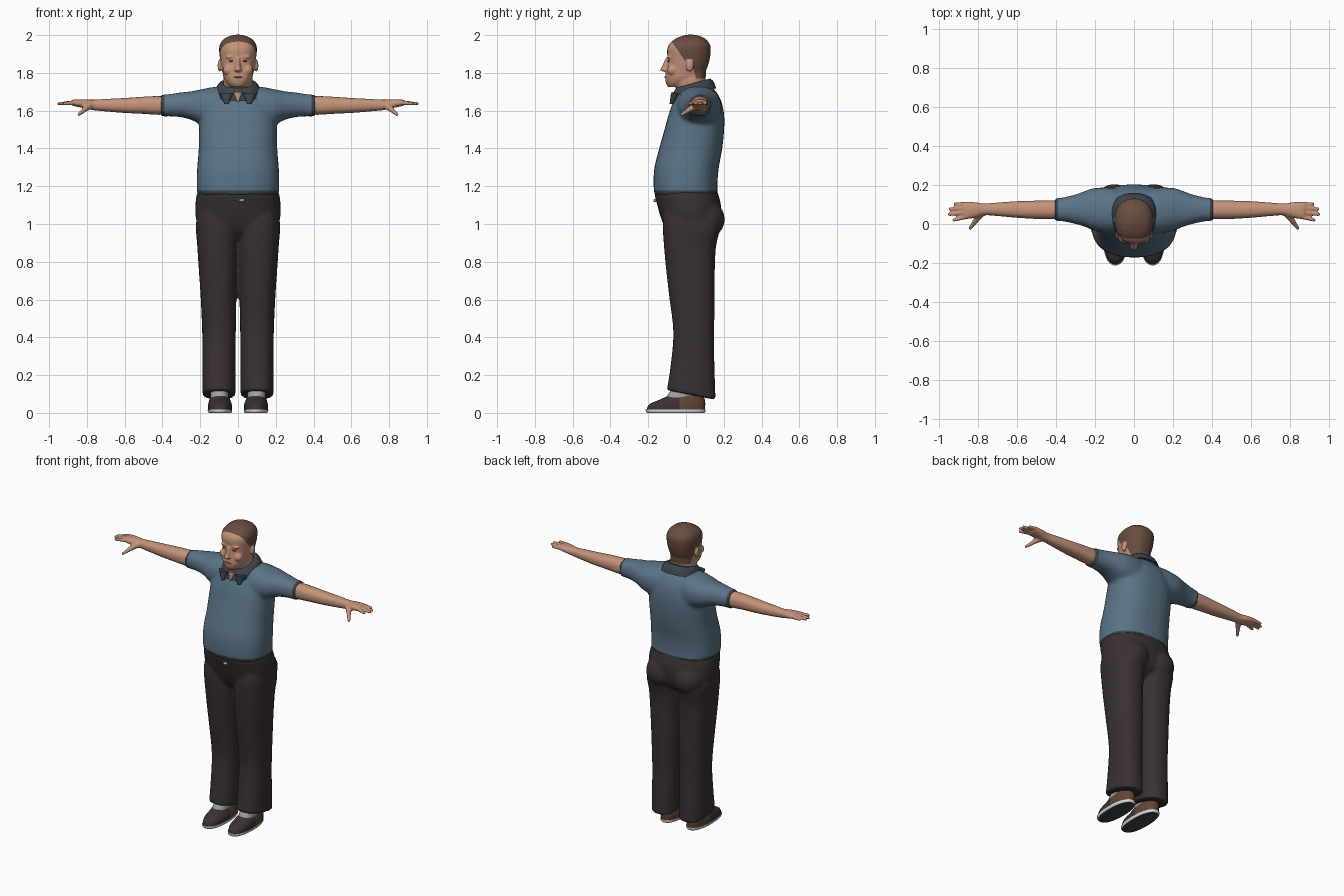
import bpy, bmesh, math
from mathutils import Vector, Matrix

cube = bpy.data.objects.get("Cube")
if cube:
    bpy.data.objects.remove(cube, do_unlink=True)


def material(name, r, g, b):
    m = bpy.data.materials.new(name)
    m.use_nodes = True
    m.diffuse_color = (r, g, b, 1)
    node = next(n for n in m.node_tree.nodes if n.type == 'BSDF_PRINCIPLED')
    node.inputs["Base Color"].default_value = (r, g, b, 1)
    node.inputs["Roughness"].default_value = 0.8
    return m


SHIRT = material("shirt_blue", .105, .175, .24)
TRIM = material("dark_trim", .045, .06, .075)
CLOTH = material("trouser_brown", .042, .03, .03)
SKIN = material("skin", .55, .29, .19)
HAIR = material("hair_brown", .14, .075, .05)
LIP = material("lip", .36, .15, .1)
SHOE = material("shoe_dark", .045, .03, .032)
LEATHER = material("heel_leather", .12, .06, .035)
SOCK = material("sock_grey", .35, .35, .34)
SOLE = material("sole_white", .7, .7, .7)


def spline(a, b, c, d, t):
    return .5 * (2 * b + (c - a) * t + (2 * a - 5 * b + 4 * c - d) * t * t
                 + (3 * b - a - 3 * c + d) * t ** 3)


def loft(bm, rings, axis='z', e=2.3, shear=0, steps=4, n=32):
    """Closed loft; a ring is (position, low a, high a, low b, high b)."""
    last = len(rings) - 1
    dense = []
    for i in range(last):
        four = [rings[max(0, min(last, i + k))] for k in (-1, 0, 1, 2)]
        for s in range(steps):
            dense.append([spline(*v, s / steps) for v in zip(*four)])
    dense.append(rings[-1])
    loops = []
    for t, a0, a1, b0, b1 in dense:
        loop = []
        for k in range(n):
            c, s = math.cos(math.tau * k / n), math.sin(math.tau * k / n)
            a = (a0 + a1) / 2 + (a1 - a0) / 2 * math.copysign(abs(c) ** (2 / e), c)
            off = (b1 - b0) / 2 * math.copysign(abs(s) ** (2 / e), s)
            b = (b0 + b1) / 2 + off
            loop.append(bm.verts.new((t, a, b) if axis == 'x' else (a, b, t + shear * off)))
        loops.append(loop)
    for p, q in zip(loops, loops[1:]):
        for k in range(n):
            bm.faces.new((p[k], p[k - 1], q[k - 1], q[k]))
    bm.faces.new(loops[0])
    bm.faces.new(loops[-1])


def mid(z, w, y0, y1):
    return (z, -w, w, y0, y1)


def ball(bm, centre, radii):
    bmesh.ops.create_uvsphere(bm, u_segments=20, v_segments=12, radius=1,
                              matrix=Matrix.Translation(centre) @ Matrix.Diagonal((*radii, 1)))


def finger(bm, p, q, r0, r1):
    """Tapered limb with a rounded tip."""
    p, q = Vector(p), Vector(q)
    turn = (q - p).to_track_quat('Z', 'Y').to_matrix().to_4x4()
    bmesh.ops.create_cone(bm, cap_ends=True, segments=12, radius1=r0, radius2=r1,
                          depth=(q - p).length, matrix=Matrix.Translation((p + q) / 2) @ turn)
    ball(bm, q, (r1, r1, r1))


def pair(bm):
    """Mirror everything built so far to the other side."""
    copy = bmesh.ops.duplicate(bm, geom=bm.verts[:] + bm.edges[:] + bm.faces[:])["geom"]
    for v in copy:
        if isinstance(v, bmesh.types.BMVert):
            v.co.x = -v.co.x


def finish(name, bm, mats, voxel=0, rule=None, cuts=(), smooth=4):
    bmesh.ops.recalc_face_normals(bm, faces=bm.faces[:])
    mesh = bpy.data.meshes.new(name)
    bm.to_mesh(mesh)
    bm.free()
    ob = bpy.data.objects.new(name, mesh)
    bpy.context.collection.objects.link(ob)
    if voxel:
        # Fuse overlapping forms into one soft skin
        re = ob.modifiers.new("fuse", 'REMESH')
        re.mode, re.voxel_size = 'VOXEL', voxel
        sm = ob.modifiers.new("soften", 'SMOOTH')
        sm.factor, sm.iterations = .5, smooth
        dg = bpy.context.evaluated_depsgraph_get()
        mesh = bpy.data.meshes.new_from_object(ob.evaluated_get(dg))
        ob.modifiers.clear()
        ob.data = mesh
        mesh.name = name
    mesh.materials.clear()
    for m in mats:
        mesh.materials.append(m)
    bm = bmesh.new()
    bm.from_mesh(mesh)
    for co, no in cuts:
        bmesh.ops.bisect_plane(bm, geom=bm.verts[:] + bm.edges[:] + bm.faces[:],
                               plane_co=co, plane_no=no)
    bm.normal_update()
    for f in bm.faces:
        f.smooth = True
        f.material_index = rule(f.calc_center_median(), f.normal) if rule else 0
    for edge in bm.edges:
        if not voxel and len(edge.link_faces) == 2 and edge.calc_face_angle(0) > .8:
            edge.smooth = False
    bm.to_mesh(mesh)
    bm.free()
    return ob


# Shirt: sleeves and shoulders, then torso, with dark cuffs and hem
bm = bmesh.new()
loft(bm, [(.0, -.02, .16, 1.5, 1.715), (.1, -.05, .185, 1.5, 1.728), (.2, -.035, .185, 1.53, 1.712),
          (.25, -.015, .17, 1.552, 1.702), (.3, 0, .152, 1.565, 1.697),
          (.36, .013, .137, 1.57, 1.688), (.407, .015, .132, 1.568, 1.684)], 'x')
pair(bm)
loft(bm, [mid(1.155, .216, -.168, .168), mid(1.22, .219, -.172, .167), mid(1.3, .216, -.167, .174),
          mid(1.4, .208, -.142, .192), mid(1.5, .207, -.114, .202), mid(1.58, .2, -.092, .202),
          mid(1.65, .17, -.067, .187), mid(1.7, .13, -.045, .16), mid(1.735, .09, -.03, .125)], e=2.4)
finish("shirt", bm, [SHIRT, TRIM], .011,
       lambda c, n: int(abs(c.x) > .39 or c.z < 1.178),
       [((s * .39, 0, 0), (1, 0, 0)) for s in (1, -1)] + [((0, 0, 1.178), (0, 0, 1))])

# Collar with two front points
bm = bmesh.new()
loft(bm, [(1.635, .05, .07, -.087, -.06), (1.69, .022, .1, -.08, -.03)], steps=2, n=16)
pair(bm)
loft(bm, [mid(1.685, .128, -.08, .16), mid(1.725, .112, -.066, .145),
          mid(1.745, .095, -.052, .127)], shear=.28)
finish("collar", bm, [TRIM])

# Open neckline
bm = bmesh.new()
loft(bm, [mid(1.645, .004, -.084, -.06), mid(1.7, .028, -.077, -.03)], steps=2, n=16)
finish("open_neckline", bm, [SKIN])

# Trousers: legs and seat, then hips
bm = bmesh.new()
loft(bm, [(.095, .013, .189, -.102, .157), (.2, .013, .189, -.085, .153), (.4, .012, .189, -.067, .148),
          (.6, .008, .197, -.09, .152), (.75, .004, .207, -.107, .152), (.9, 0, .217, -.12, .158),
          (1.0, 0, .223, -.122, .175), (1.1, .01, .2, -.1, .15)], e=2.4, shear=-.2)
ball(bm, (.1, .098, 1.025), (.105, .108, .105))
pair(bm)
loft(bm, [mid(.92, .09, -.05, .1), mid(.96, .19, -.1, .16), mid(1.03, .223, -.132, .183),
          mid(1.1, .226, -.152, .185), mid(1.15, .22, -.165, .173), mid(1.178, .211, -.16, .163)])
finish("trousers", bm, [CLOTH], .01)

# Belt buckle
bm = bmesh.new()
ball(bm, (.02, -.163, 1.125), (.016, .009, .009))
finish("buckle", bm, [SOCK])

# Arms, palms, fingers and thumbs
bm = bmesh.new()
loft(bm, [(.34, .028, .12, 1.582, 1.672), (.42, .025, .122, 1.578, 1.677), (.5, .026, .12, 1.583, 1.674),
          (.6, .032, .117, 1.588, 1.667), (.7, .041, .11, 1.596, 1.662), (.77, .045, .105, 1.603, 1.658),
          (.81, .034, .111, 1.612, 1.66), (.85, .026, .114, 1.62, 1.66),
          (.875, .028, .112, 1.626, 1.658)], 'x')
for y0, y1, tip in ((.038, .02, .925), (.06, .05, .948), (.082, .077, .945), (.102, .103, .918)):
    finger(bm, (.86, y0, 1.643), (tip, y1, 1.637), .0125, .0088)
finger(bm, (.785, .055, 1.627), (.815, .015, 1.605), .021, .014)
finger(bm, (.81, .02, 1.607), (.842, -.022, 1.58), .014, .009)
pair(bm)
finish("arms", bm, [SKIN], .006, smooth=2)

# Head: brows, ears, cheeks, then skull, nose and neck, with the hair coloured by region
bm = bmesh.new()
ball(bm, (.036, -.087, 1.884), (.03, .013, .008))
ball(bm, (.097, .02, 1.838), (.011, .02, .032))
ball(bm, (.05, -.07, 1.815), (.03, .03, .03))
pair(bm)
loft(bm, [mid(1.725, .04, -.095, .05), mid(1.745, .06, -.106, .07), mid(1.775, .076, -.11, .09),
          mid(1.81, .083, -.104, .105), mid(1.84, .089, -.1, .117), mid(1.88, .096, -.098, .127),
          mid(1.92, .1, -.1, .131), mid(1.95, .096, -.09, .127), mid(1.978, .076, -.06, .105),
          mid(1.995, .043, -.022, .072), mid(2.002, .012, .01, .04)])
loft(bm, [mid(1.808, .013, -.125, -.08), mid(1.816, .02, -.137, -.08), mid(1.84, .013, -.125, -.08),
          mid(1.88, .01, -.107, -.08)], e=2)
loft(bm, [mid(1.62, .07, -.03, .1), mid(1.7, .073, -.045, .107), mid(1.76, .077, -.062, .104),
          mid(1.82, .072, -.04, .107)])
hairline = [((0, -.03, 1.9), Vector((0, 1, .7))), ((0, .03, 1.85), Vector((0, 1, .3)))]


def hair_rule(c, n):
    front, back = [(c - Vector(co)).dot(no) > 0 for co, no in hairline]
    ear = abs(c.x) > .094 and abs(c.y - .02) < .022 and abs(c.z - 1.838) < .034
    return int(not ear and (front if c.z > 1.85 else back and c.z > 1.77))


finish("head", bm, [SKIN, HAIR], .0055, hair_rule,
       hairline + [((0, 0, z), (0, 0, 1)) for z in (1.77, 1.85)], smooth=2)

# Eyes and mouth
bm = bmesh.new()
ball(bm, (.035, -.091, 1.862), (.014, .006, .005))
pair(bm)
finish("eyes", bm, [HAIR])
bm = bmesh.new()
ball(bm, (0, -.107, 1.777), (.024, .008, .004))
finish("mouth", bm, [LIP])

# Shoes: pale sole edge, dark underside, dark toe and brown heel
bm = bmesh.new()
loft(bm, [(0, .036, .154, -.206, .098), (.008, .031, .16, -.213, .103),
          (.018, .031, .16, -.213, .103)], steps=2)
loft(bm, [(.017, .033, .158, -.208, .1), (.045, .033, .158, -.195, .102),
          (.068, .041, .152, -.145, .1), (.092, .05, .145, -.09, .092)])
pair(bm)
finish("shoes", bm, [SHOE, LEATHER, SOLE, TRIM],
       rule=lambda c, n: 3 if c.z < .001 else 2 if c.z < .0185 else int(c.y > -.035),
       cuts=[((0, -.035, 0), (0, 1, 0)), ((0, 0, .0185), (0, 0, 1))])

# Socks
bm = bmesh.new()
loft(bm, [(.055, .05, .146, -.115, .02), (.09, .049, .147, -.1, .06), (.15, .055, .14, -.06, .08)])
pair(bm)
finish("socks", bm, [SOCK])
